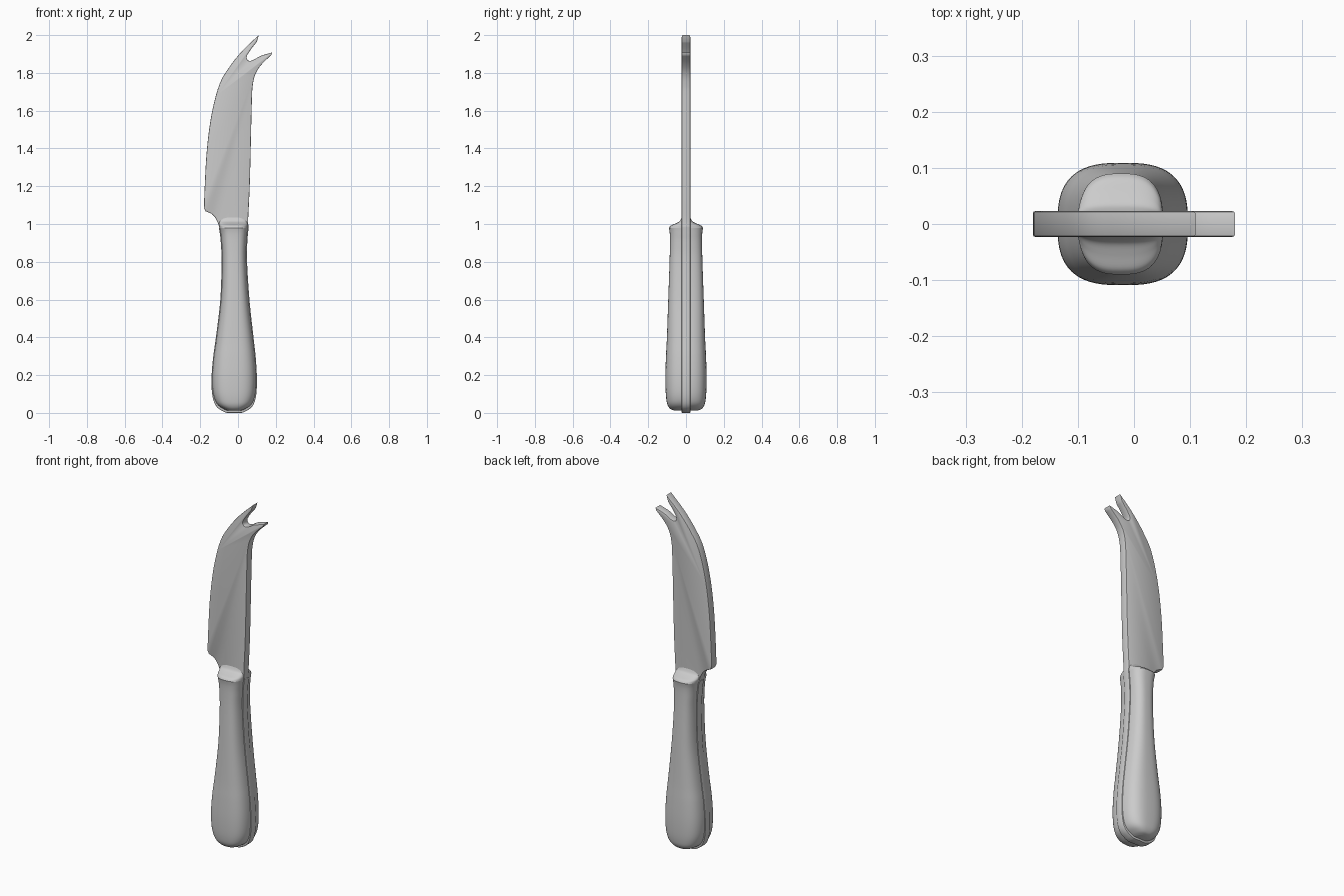
import bpy, bmesh, math
from mathutils import Vector

cube = bpy.data.objects.get("Cube")
if cube:
    bpy.data.objects.remove(cube, do_unlink=True)

HALF_THICK = 0.023   # half the thickness of the steel
GREY = (0.6, 0.6, 0.6, 1)

steel = bpy.data.materials.new("satin grey")
steel.use_nodes = True
steel.diffuse_color = GREY
steel.node_tree.nodes["Principled BSDF"].inputs["Base Color"].default_value = GREY


def smooth_path(points, steps=5):
    """Catmull-Rom curve through points of any dimension."""
    pts = [Vector(p) for p in points]
    pts = [pts[0]] + pts + [pts[-1]]
    out = []
    for a, b, c, d in zip(pts, pts[1:], pts[2:], pts[3:]):
        for i in range(steps):
            t = i / steps
            out.append(0.5 * (2 * b + (c - a) * t + (2 * a - 5 * b + 4 * c - d) * t * t
                              + (3 * b - a - 3 * c + d) * t ** 3))
    return out + [pts[-1]]


def finish(name, bm, angle):
    bmesh.ops.recalc_face_normals(bm, faces=bm.faces)
    mesh = bpy.data.meshes.new(name)
    bm.to_mesh(mesh)
    bm.free()
    mesh.materials.append(steel)
    obj = bpy.data.objects.new(name, mesh)
    bpy.context.collection.objects.link(obj)
    bpy.ops.object.select_all(action="DESELECT")
    obj.select_set(True)
    bpy.context.view_layer.objects.active = obj
    bpy.ops.object.shade_smooth_by_angle(angle=math.radians(angle))
    return obj


def plate(name, outline, bevel):
    """Flat plate cut to an x-z outline, with softened rims."""
    bm = bmesh.new()
    face = bm.faces.new([bm.verts.new((p[0], -HALF_THICK, p[1])) for p in outline])
    new = bmesh.ops.extrude_face_region(bm, geom=[face])["geom"]
    bmesh.ops.translate(bm, vec=(0, 2 * HALF_THICK, 0),
                        verts=[g for g in new if isinstance(g, bmesh.types.BMVert)])
    rims = [e for e in bm.edges if abs(e.verts[0].co.y - e.verts[1].co.y) < 1e-5]
    bmesh.ops.bevel(bm, geom=rims, offset=bevel, segments=2, profile=0.5,
                    affect="EDGES", clamp_overlap=False)
    return finish(name, bm, 35)


def loft(name, rows, power, angle, sides=64):
    """Skin of superellipse rings; each row is z, left, right, half depth."""
    bm = bmesh.new()
    rings = []
    for z, left, right, depth in rows:
        ring = []
        for i in range(sides):
            a = math.tau * i / sides
            c, s = math.cos(a), math.sin(a)
            x = math.copysign(abs(c) ** (2 / power), c) * (right - left) / 2
            y = math.copysign(abs(s) ** (2 / power), s) * depth
            ring.append(bm.verts.new(((left + right) / 2 + x, y, z)))
        rings.append(ring)
    for low, high in zip(rings, rings[1:]):
        for i in range(sides):
            j = (i + 1) % sides
            bm.faces.new((low[i], low[j], high[j], high[i]))
    bm.faces.new(rings[0])
    bm.faces.new(rings[-1])
    return finish(name, bm, angle)


# Blade: curved back, forked tip, straight edge
heel = [(-.09, .95), (-.1, .985), (-.113, 1.02), (-.135, 1.05), (-.172, 1.068)]
back = [(-.18, 1.085), (-.177, 1.18), (-.165, 1.39), (-.14, 1.58), (-.098, 1.74),
        (-.042, 1.836), (.026, 1.92), (.11, 2)]
notch = [(.1, 1.965), (.065, 1.92), (.046, 1.885), (.055, 1.865), (.08, 1.868),
         (.12, 1.89), (.18, 1.908)]
edge = [(.177, 1.895), (.127, 1.847), (.095, 1.8), (.079, 1.74), (.073, 1.64),
        (.063, 1.23), (.054, 1.03), (.055, .98), (.045, .95)]
plate("blade", [p for part in (heel, back, notch, edge) for p in smooth_path(part)], .004)

# Handle: rounded scales on both sides of the steel
profile = [(.012, -.055, .015, .06), (.02, -.075, .036, .082), (.04, -.105, .066, .097),
           (.07, -.123, .084, .104), (.12, -.134, .094, .108), (.2, -.136, .096, .109),
           (.3, -.128, .09, .106), (.4, -.114, .079, .101), (.6, -.09, .057, .094),
           (.8, -.083, .044, .087), (.9, -.087, .045, .085), (.95, -.092, .049, .086),
           (.98, -.098, .052, .09)]
rows = smooth_path(profile)
loft("handle_scales", rows, 2.8, 40)

# Tang: thin band standing slightly proud around the handle
lip = .004
left_side = [(r[1] - lip, r[0] - .012 * (1 - r[0])) for r in rows]
right_side = [(r[2] + lip, r[0] - .012 * (1 - r[0])) for r in rows]
plate("tang", left_side[::-1] + right_side, .004)

# Bolster: sloped shoulder sweeping up into the blade
shoulder = [(.98, -.098, .052, .09), (.992, -.1, .052, .08), (1.003, -.102, .052, .055),
            (1.015, -.105, .052, .034), (1.035, -.105, .052, HALF_THICK)]
loft("bolster", smooth_path(shoulder), 2.8, 40)
